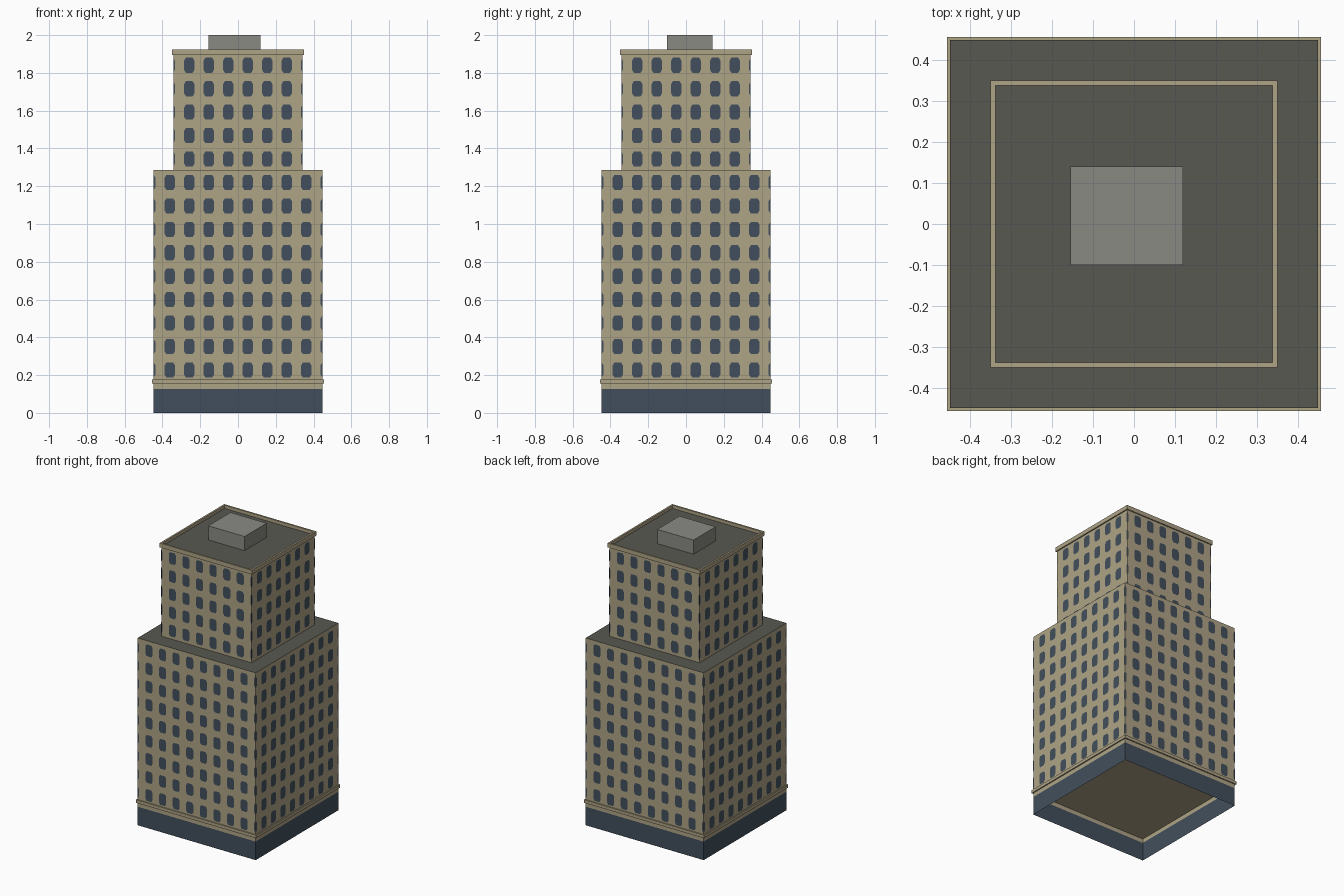
import bpy, bmesh, math
from mathutils import Matrix, Vector

cube = bpy.data.objects.get("Cube")
if cube:
    bpy.data.objects.remove(cube, do_unlink=True)


def material(name, rgb):
    m = bpy.data.materials.new(name)
    m.use_nodes = True
    colour = (*rgb, 1)
    m.diffuse_color = colour
    m.node_tree.nodes["Principled BSDF"].inputs["Base Color"].default_value = colour
    return m


stone = material("warm stone", (0.43, 0.37, 0.24))
glass = material("slate blue glass", (0.054, 0.078, 0.109))
roofing = material("dark roofing", (0.098, 0.098, 0.084))
metal = material("grey metal", (0.254, 0.254, 0.231))


def finish(name, bm, *mats):
    mesh = bpy.data.meshes.new(name)
    bm.to_mesh(mesh)
    bm.free()
    for m in mats:
        mesh.materials.append(m)
    obj = bpy.data.objects.new(name, mesh)
    bpy.context.collection.objects.link(obj)
    return obj


def box(name, half_x, half_y, z0, z1, mats, centre=(0, 0), skip=None):
    """Box with an optional second material on top; skip drops horizontal faces."""
    bm = bmesh.new()
    bmesh.ops.create_cube(bm, size=2)
    for v in bm.verts:
        v.co = (centre[0] + v.co.x * half_x, centre[1] + v.co.y * half_y,
                z0 if v.co.z < 0 else z1)
    bm.normal_update()
    for f in bm.faces:
        if f.normal.z > 0.5:
            f.material_index = len(mats) - 1
    if skip == "ends":
        ends = [f for f in bm.faces if abs(f.normal.z) > 0.5]
        bmesh.ops.delete(bm, geom=ends, context="FACES_ONLY")
    return finish(name, bm, *mats)


# Shared sizes
LOWER, UPPER = 0.448, 0.342
BASE_TOP, LEDGE, LEDGE_TOP = 0.127, 0.155, 0.176
SETBACK, ROOF, TOP = 1.285, 1.903, 1.925
STEP_X, STEP_Z, FIRST_ROW = 0.1032, 0.1241, 0.227

# Hollow ground storey: open below, with a stone strip over the dark base
box("ground_storey", LOWER, LOWER, 0, BASE_TOP, [glass], skip="ends")
box("stone_strip", LOWER, LOWER, BASE_TOP, LEDGE, [stone], skip="ends")
box("ledge", 0.456, 0.456, LEDGE, LEDGE_TOP, [stone])

# Stepped tower with dark flat roofs
box("lower_tower", LOWER, LOWER, LEDGE_TOP, SETBACK, [stone, roofing])
box("upper_tower", UPPER, UPPER, SETBACK, ROOF, [stone, roofing])


# Parapet: square ring profile swept around the roof
def parapet(outer, inner, z0, z1):
    bm = bmesh.new()
    profile = [(outer, z0), (outer, z1), (inner, z1), (inner, z0)]
    corners = [(-1, -1), (1, -1), (1, 1), (-1, 1)]
    rings = [[bm.verts.new((sx * r, sy * r, z)) for r, z in profile]
             for sx, sy in corners]
    for i in range(4):
        a, b = rings[i], rings[(i + 1) % 4]
        for j in range(4):
            k = (j + 1) % 4
            bm.faces.new((a[j], b[j], b[k], a[k]))
    bmesh.ops.recalc_face_normals(bm, faces=bm.faces)
    finish("parapet", bm, stone)


parapet(0.35, 0.338, 1.896, TOP)

# Rooftop plant room, slightly off centre
box("plant_room", 0.1375, 0.12, ROOF, 2, [metal], centre=(-0.0175, 0.02))


# Chamfered windows on all four sides; the outermost ones are cut by the corners
def windows(name, half, columns, rows):
    bm = bmesh.new()
    w, h, cx, cz = 0.027, 0.04, 0.009, 0.015
    outline = [(w - cx, -h), (w, cz - h), (w, h - cz), (w - cx, h),
               (cx - w, h), (-w, h - cz), (-w, cz - h), (cx - w, -h)]
    for side in range(4):
        turn = Matrix.Rotation(side * math.pi / 2, 3, "Z")
        for c in range(-1, columns + 1):
            x0 = (c - (columns - 1) / 2) * STEP_X
            for r in rows:
                z0 = FIRST_ROW + r * STEP_Z
                bm.faces.new([bm.verts.new(turn @ Vector(
                    (max(-half, min(half, x0 + x)), -half - 0.0015, z0 + z)))
                    for x, z in outline])
    finish(name, bm, glass)


windows("lower_windows", LOWER, 8, range(9))
windows("upper_windows", UPPER, 6, range(9, 14))
